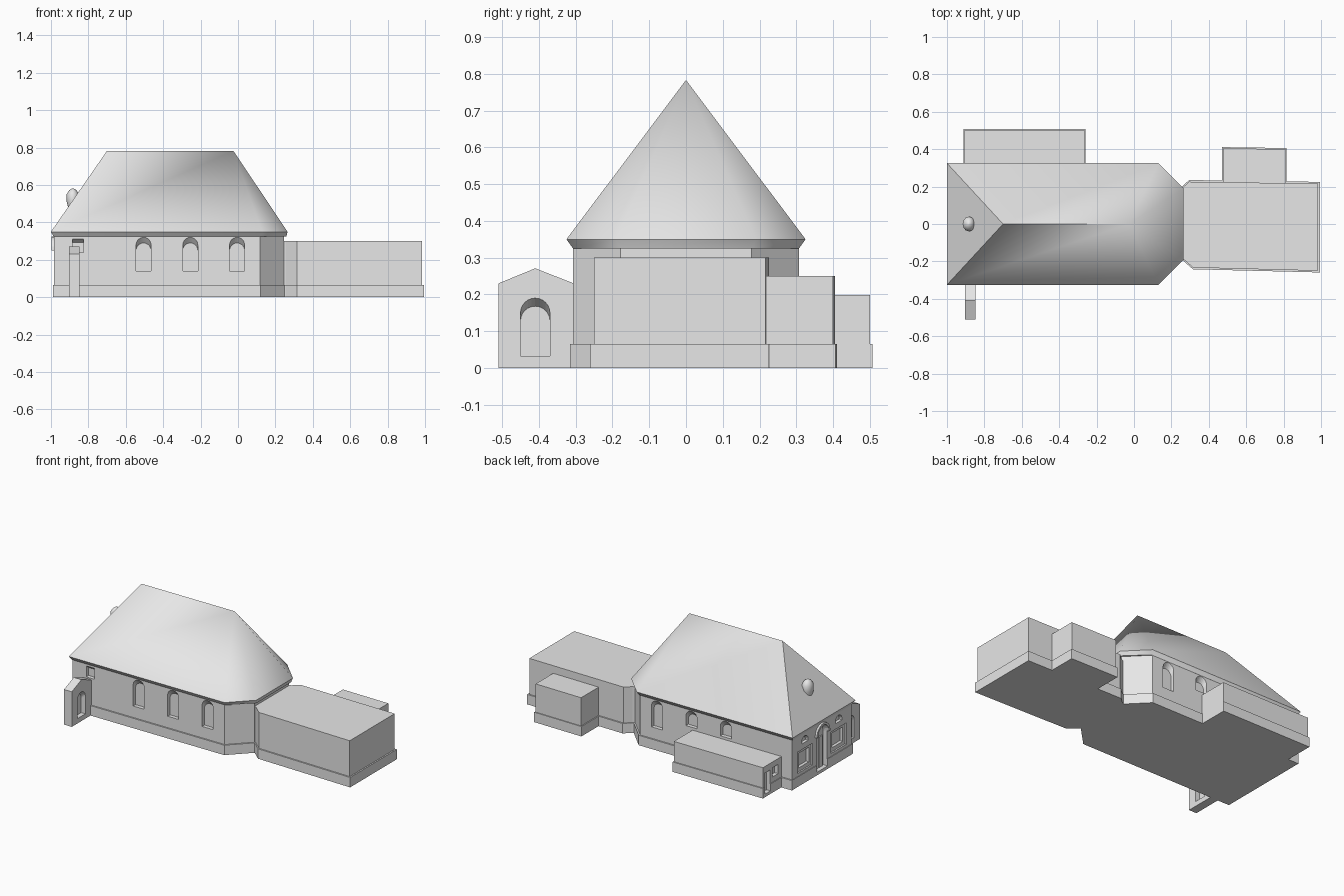
import bpy, bmesh, math

if "Cube" in bpy.data.objects:
    bpy.data.objects.remove(bpy.data.objects["Cube"])

grey = bpy.data.materials.new("plain_grey")
grey.diffuse_color = (0.8, 0.8, 0.8, 1)
grey.use_nodes = True
grey.node_tree.nodes["Principled BSDF"].inputs["Base Color"].default_value = grey.diffuse_color


def make(name, verts, faces):
    bm = bmesh.new()
    vs = [bm.verts.new(v) for v in verts]
    for f in faces:
        bm.faces.new([vs[i] for i in f])
    bmesh.ops.recalc_face_normals(bm, faces=bm.faces)
    me = bpy.data.meshes.new(name)
    bm.to_mesh(me)
    bm.free()
    me.materials.append(grey)
    ob = bpy.data.objects.new(name, me)
    bpy.context.collection.objects.link(ob)
    return ob


def loft(name, rings):
    """Closed solid through rings of equal length."""
    n = len(rings[0])
    faces = [tuple(range(n)), tuple(range(n * (len(rings) - 1), n * len(rings)))]
    for r in range(len(rings) - 1):
        a, b = r * n, (r + 1) * n
        faces += [(a + i, a + (i + 1) % n, b + (i + 1) % n, b + i) for i in range(n)]
    return make(name, [p for ring in rings for p in ring], faces)


def prism(name, pts, z0, z1):
    return loft(name, [[(x, y, z) for x, y in pts] for z in (z0, z1)])


def box(name, x0, x1, y0, y1, z0, z1):
    return prism(name, [(x0, y0), (x1, y0), (x1, y1), (x0, y1)], z0, z1)


def arch(u, half, z0, top, n=12):
    spring = top - half
    return [(u - half, z0), (u + half, z0)] + [
        (u + half * math.cos(math.pi * i / n), spring + half * math.sin(math.pi * i / n))
        for i in range(n + 1)]


def rect(u, half, z0, top):
    return [(u - half, z0), (u + half, z0), (u + half, top), (u - half, top)]


def recess(targets, axis, plane, sign, shape, u, half, z0, top, drop=0.0, depth=0.025):
    """Cut an opening whose head slopes down by drop towards its back."""
    outer, inner = shape(u, half, z0, top), shape(u, half, z0, top - drop)

    def ring(pts, d):
        p = plane + sign * d
        return [(a, p, z) if axis == 'y' else (p, a, z) for a, z in pts]
    cutter = loft("cutter", [ring(outer, -0.03), ring(outer, 0), ring(inner, depth)])
    cutter.hide_render = True
    for ob in targets:
        mod = ob.modifiers.new("opening", 'BOOLEAN')
        mod.operation, mod.solver, mod.object = 'DIFFERENCE', 'EXACT', cutter
        bpy.context.view_layer.objects.active = ob
        bpy.ops.object.modifier_apply(modifier=mod.name)
    bpy.data.objects.remove(cutter)


# Nave walls and plinth with a three-sided east end
def nave_plan(o):
    return [(-0.985 - o * 0.4, -0.307 - o), (0.118 + o * 0.4, -0.307 - o), (0.245 + o, -0.178 - o * 0.4),
            (0.245 + o, 0.178 + o * 0.4), (0.118 + o * 0.4, 0.307 + o), (-0.985 - o * 0.4, 0.307 + o)]


nave = prism("nave_walls", nave_plan(0), 0.06, 0.335)
plinth = prism("nave_plinth", nave_plan(0.009), 0, 0.065)

# Hipped roof with a sloping eave underside
eave = [(-1, -0.325), (0.13, -0.325), (0.265, -0.19), (0.265, 0.19), (0.13, 0.325), (-1, 0.325)]
soffit = [(x * 0.985 - 0.002, y * 0.945, 0.325) for x, y in eave]
rv = soffit + [(x, y, 0.35) for x, y in eave] + [(-0.70, 0, 0.783), (-0.025, 0, 0.783)]
rf = [(0, 1, 2, 3, 4, 5)] + [(i, (i + 1) % 6, 6 + (i + 1) % 6, 6 + i) for i in range(6)]
rf += [(6, 7, 13, 12), (7, 8, 13), (8, 9, 13), (9, 10, 13), (10, 11, 12, 13), (11, 6, 12)]
roof = make("hipped_roof", rv, rf)

# Small round roof vent on the west hip
prof = [(0.018, 0.45), (0.033, 0.51), (0.033, 0.55), (0.02, 0.572), (0.004, 0.582)]
vent = loft("roof_vent", [[(-0.883 + r * math.cos(k * math.pi / 6), 1.2 * r * math.sin(k * math.pi / 6), z)
                           for k in range(12)] for r, z in prof])

# Arched windows on both long sides
for x in (-0.505, -0.255, -0.005):
    recess([nave], 'y', -0.307, 1, arch, x, 0.04, 0.14, 0.32, 0.03)
    recess([nave], 'y', 0.307, -1, arch, x, 0.04, 0.14 if x > -0.1 else 0.215, 0.32, 0.03)
recess([nave], 'y', -0.307, 1, rect, -0.855, 0.03, 0.24, 0.312, 0.02)

# West front: door with hood, stepped windows and lunettes
hood = loft("door_hood", [[(x, y, z) for y, z in arch(0, 0.07, 0.25, 0.324)] for x in (-0.998, -0.98)])
recess([nave, plinth, hood], 'x', -0.985, 1, arch, 0, 0.055, 0.02, 0.31, 0.015, 0.03)
for s in (-1, 1):
    recess([nave], 'x', -0.985, 1, rect, s * 0.175, 0.078, 0.085, 0.225, 0, 0.01)
    recess([nave], 'x', -0.975, 1, rect, s * 0.175, 0.055, 0.11, 0.205, 0.01, 0.02)
    recess([nave], 'x', -0.985, 1, arch, s * 0.175, 0.033, 0.262, 0.305, 0.01, 0.02)
    box("door_leaf", -0.962, -0.954, *sorted((s * 0.004, s * 0.042)), 0.02, 0.22)

# North side annex with door and window in its west end
north = box("north_annex", -0.908, -0.262, 0.29, 0.5, 0.05, 0.198)
north_base = box("north_annex_plinth", -0.912, -0.258, 0.29, 0.507, 0, 0.065)
recess([north, north_base], 'x', -0.908, 1, rect, 0.455, 0.027, 0.02, 0.155, 0.01)
recess([north], 'x', -0.908, 1, rect, 0.372, 0.028, 0.10, 0.16, 0.01)

# East annex, slightly skewed, with its plinth
for name, o, z0, z1 in (("east_annex", 0, 0.05, 0.30), ("east_annex_plinth", 0.009, 0, 0.065)):
    prism(name, [(0.23, -0.17 - o), (0.255, -0.18 - o), (0.315, -0.233 - o), (0.985 + o, -0.25 - o),
                 (0.985 + o, 0.216 + o), (0.295, 0.226 + o), (0.255, 0.19 + o), (0.23, 0.18 + o)], z0, z1)

# Small block north of the east annex
for name, o, z0, z1 in (("rear_block", 0, 0.05, 0.25), ("rear_block_plinth", 0.006, 0, 0.065)):
    prism(name, [(0.477 - o, 0.2), (0.81 + o, 0.2), (0.81 + o, 0.4 + o), (0.477 - o, 0.405 + o)], z0, z1)

# Gabled gate wall with arched niches
gable = [(-0.51, 0), (-0.3, 0), (-0.3, 0.228), (-0.41, 0.271), (-0.51, 0.23)]
gate = loft("gate_wall", [[(x, y, z) for y, z in gable] for x in (-0.904, -0.848)])
recess([gate], 'x', -0.848, -1, arch, -0.41, 0.04, 0.032, 0.19, 0.022, 0.03)
recess([gate], 'x', -0.904, 1, arch, -0.41, 0.04, 0.032, 0.19, 0.01, 0.015)

# Soft shading on the rounded east roof and the vent
for ob in (roof, vent):
    bpy.ops.object.select_all(action='DESELECT')
    ob.select_set(True)
    bpy.context.view_layer.objects.active = ob
    bpy.ops.object.shade_smooth_by_angle(angle=math.radians(45))
